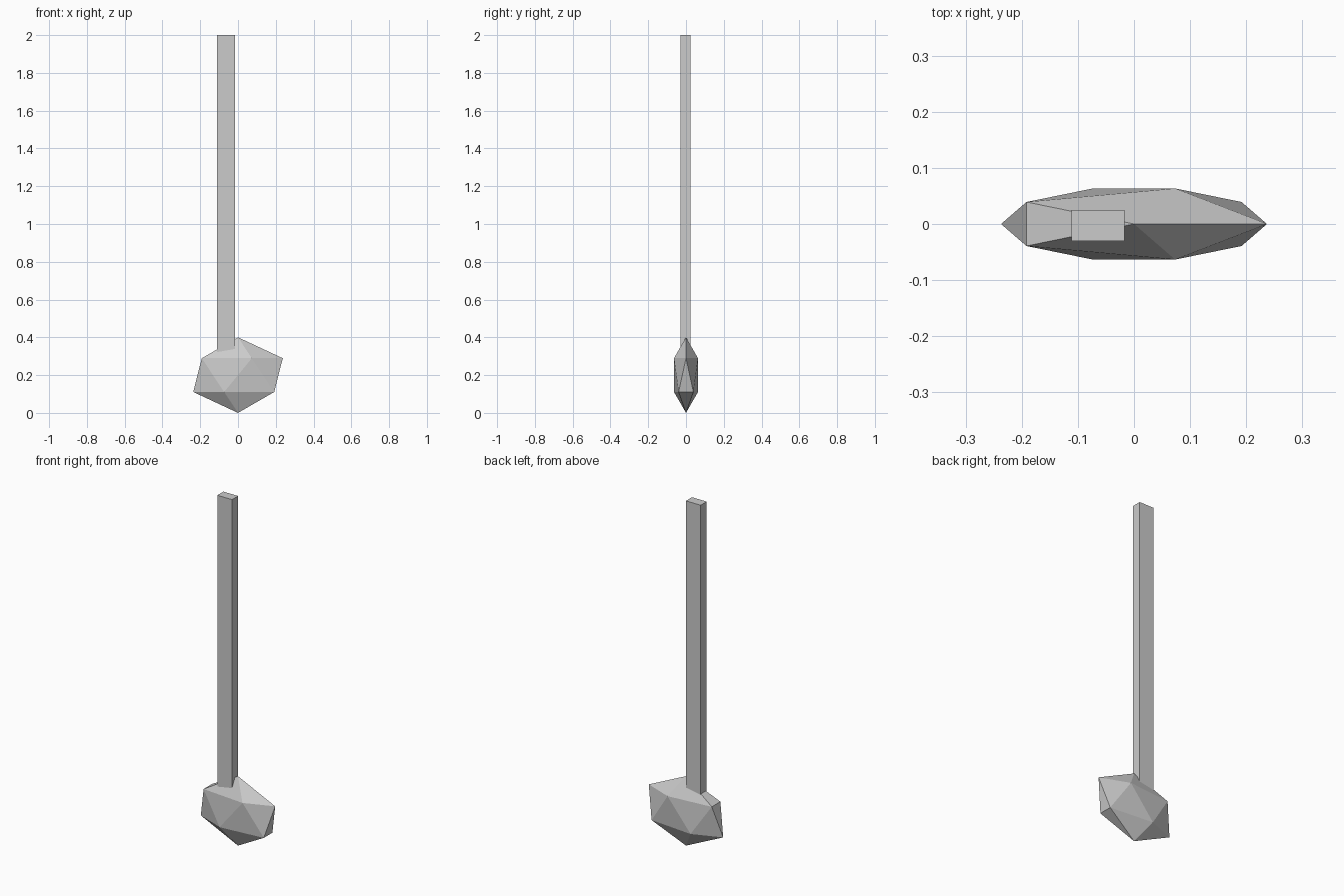
import bpy

if "Cube" in bpy.data.objects:
    bpy.data.objects.remove(bpy.data.objects["Cube"])

# Faceted stone head: a flattened 20-sided icosahedron
bpy.ops.mesh.primitive_ico_sphere_add(subdivisions=1, radius=1, location=(0, 0, 0.2))
head = bpy.context.object
head.name = "head"
head.scale = (0.265, 0.0745, 0.2)
bpy.ops.object.transform_apply(location=False, rotation=False, scale=True)

# Square-cut shaft, sunk into the head
x0, x1 = -0.111, -0.017
y0, y1 = -0.03, 0.025
z0, z1 = 0.25, 2.0
bpy.ops.mesh.primitive_cube_add(
    size=1, location=((x0 + x1) / 2, (y0 + y1) / 2, (z0 + z1) / 2))
shaft = bpy.context.object
shaft.name = "shaft"
shaft.scale = (x1 - x0, y1 - y0, z1 - z0)
bpy.ops.object.transform_apply(location=False, rotation=False, scale=True)
